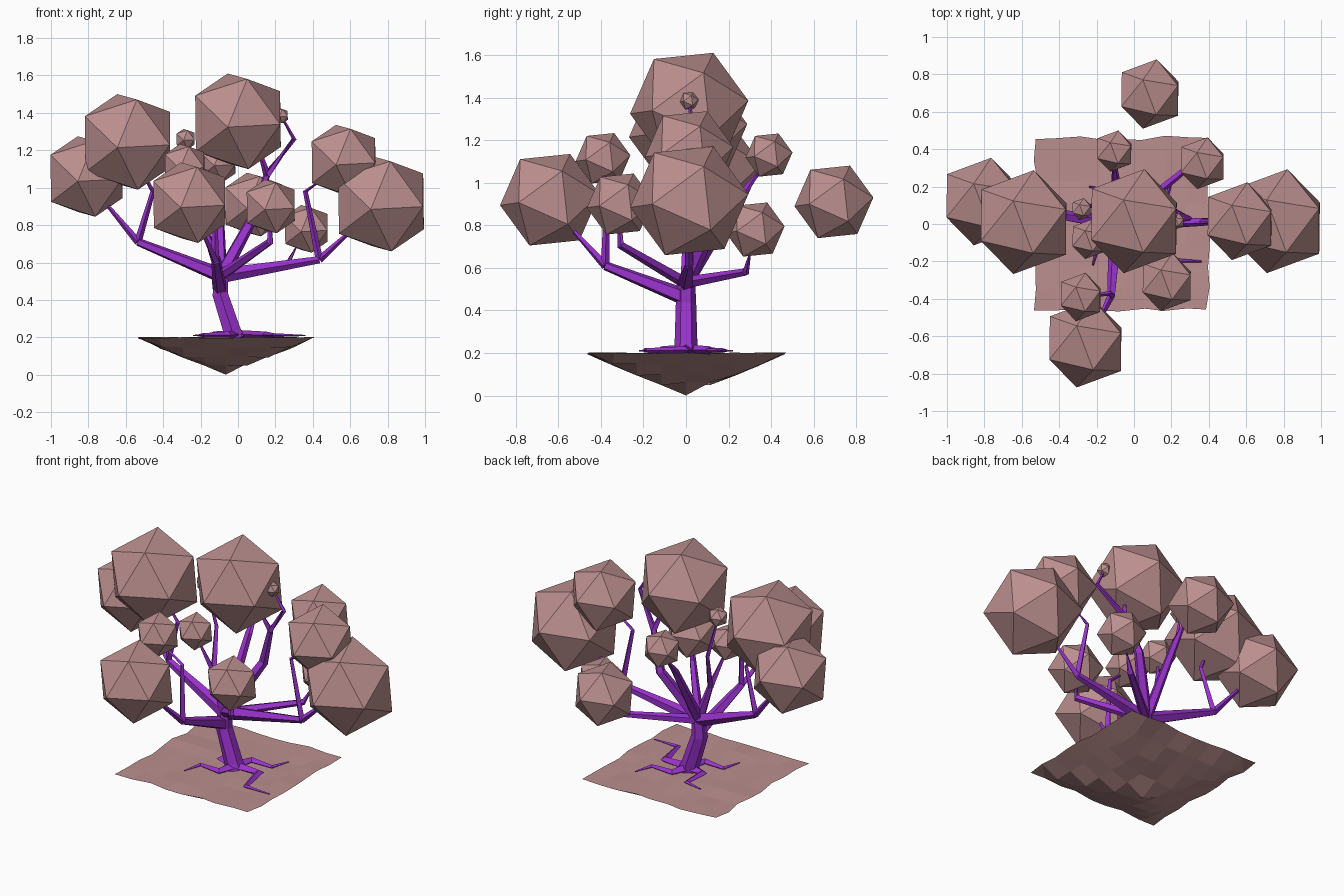
import bpy, bmesh, math, random
from mathutils import Vector, Matrix

random.seed(4)
if "Cube" in bpy.data.objects:
    bpy.data.objects.remove(bpy.data.objects["Cube"], do_unlink=True)


def material(name, rgb):
    m = bpy.data.materials.new(name)
    m.use_nodes = True
    m.diffuse_color = (*rgb, 1)
    m.node_tree.nodes["Principled BSDF"].inputs["Base Color"].default_value = (*rgb, 1)
    return m


PINK = material("dusty_pink", (0.503, 0.275, 0.275))
PURPLE = material("purple_bark", (0.319, 0.032, 0.604))


def finish(bm, name, mat):
    bmesh.ops.recalc_face_normals(bm, faces=bm.faces)
    mesh = bpy.data.meshes.new(name)
    bm.to_mesh(mesh)
    bm.free()
    mesh.materials.append(mat)
    ob = bpy.data.objects.new(name, mesh)
    bpy.context.collection.objects.link(ob)
    return ob


def limb(name, points, r0, r1, sides=5, flat=1.0):
    """Tapered faceted tube through the points."""
    bm = bmesh.new()
    pts = [Vector(p) for p in points]
    last = len(pts) - 1
    rings = []
    for i, p in enumerate(pts):
        d = (pts[min(i + 1, last)] - pts[max(i - 1, 0)]).normalized()
        ref = Vector((0, 0, 1)) if abs(d.z) < 0.8 else Vector((1, 0, 0))
        u = d.cross(ref).normalized()
        v = u.cross(d)
        r = r0 + (r1 - r0) * i / last
        angles = [math.tau * k / sides for k in range(sides)]
        rings.append([bm.verts.new(p + r * (math.cos(a) * u + flat * math.sin(a) * v)) for a in angles])
    for a, b in zip(rings, rings[1:]):
        for k in range(sides):
            n = (k + 1) % sides
            bm.faces.new((a[k], a[n], b[n], b[k]))
    bm.faces.new(rings[0])
    bm.faces.new(rings[-1])
    return finish(bm, name, PURPLE)


# Ground: rippled square top over a stepped, pointed underside
CX, HALF, N = -0.065, 0.46, 8


def depth(r):
    steps = [(0, 0.195), (0.15, 0.16), (0.33, 0.128), (0.65, 0.073), (1, 0)]
    for (a, da), (b, db) in zip(steps, steps[1:]):
        if r <= b:
            return da + (db - da) * (r - a) / (b - a)
    return 0


bm = bmesh.new()
bmesh.ops.create_grid(bm, x_segments=N, y_segments=N, size=HALF)
for v in bm.verts:
    v.co.z = 0.198 + random.uniform(-0.004, 0.004)
    if max(abs(v.co.x), abs(v.co.y)) > HALF - 0.01:
        v.co.x += random.uniform(-0.012, 0.012)
        v.co.y += random.uniform(-0.012, 0.012)
rim = [e for e in bm.edges if e.is_boundary]
low = bmesh.ops.duplicate(bm, geom=bm.verts[:] + bm.edges[:] + bm.faces[:])["geom"]
for v in [g for g in low if isinstance(g, bmesh.types.BMVert)]:
    r = min(1, max(abs(v.co.x), abs(v.co.y)) / HALF)
    if r < 0.95:
        v.co.z -= depth(r) + random.uniform(-0.006, 0.006) * (r > 0.05)
bmesh.ops.remove_doubles(bm, verts=bm.verts, dist=0.0005)
bmesh.ops.translate(bm, verts=bm.verts, vec=(CX, 0, 0))
finish(bm, "ground", PINK)

# Trunk and roots
node = (-0.09, 0, 0.53)
limb("trunk", [(-0.015, 0, 0.19), (-0.03, 0, 0.23), (-0.095, 0, 0.43), (-0.09, 0, 0.56)], 0.06, 0.042, 6)
for i, (x, y) in enumerate([(-0.22, -0.22), (0.2, 0.22), (0.36, -0.2), (-0.24, 0.2)]):
    side = Vector((-y, x, 0)) * 0.18
    base, tip = Vector((-0.02, 0, 0.215)), Vector((x, y, 0.21))
    path = [base, base.lerp(tip, 0.35) + side, base.lerp(tip, 0.65) - side, tip]
    limb(f"root_{i + 1}", path, 0.042, 0.005, 4, 0.6)

# Main branches
left = (-0.535, 0.07, 0.71)
right = (0.435, 0.015, 0.615)
front = (-0.12, -0.38, 0.61)
back = (0.08, 0.14, 0.84)
crown = (0.155, 0.1, 1.07)
inner = (-0.17, 0, 0.76)
limb("left_branch", [node, left], 0.042, 0.022)
limb("right_branch", [node, right], 0.042, 0.02)
limb("front_branch", [(-0.095, 0, 0.46), front], 0.042, 0.022)
limb("back_branch", [node, back, crown], 0.04, 0.018)
limb("inner_branch", [node, inner], 0.032, 0.018)
limb("front_right_branch", [node, (0.17, -0.31, 0.71), (0.175, -0.31, 0.85)], 0.03, 0.01)
limb("back_right_branch", [node, (0.26, 0.28, 0.58), (0.34, 0.32, 0.74)], 0.03, 0.008)
limb("back_left_branch", [node, (-0.1, 0.25, 0.93), (-0.105, 0.37, 1.08)], 0.034, 0.01)

# Twigs that reach the foliage
twigs = [
    [left, (-0.76, 0.11, 0.98)],
    [left, (-0.455, 0.05, 0.98), (-0.53, 0.02, 1.12)],
    [right, (0.66, 0.015, 0.82)],
    [right, (0.36, 0.015, 0.98), (0.5, 0.015, 1.08)],
    [front, (-0.22, -0.58, 0.83)],
    [front, (-0.13, -0.37, 0.96), (-0.26, -0.39, 1.07)],
    [crown, (0.3, 0.03, 1.26), (0.23, 0.015, 1.385)],
    [crown, (0.1, 0.04, 1.24)],
    [inner, (-0.24, -0.07, 0.99)],
    [inner, (-0.22, 0.1, 1.0), (-0.28, 0.08, 1.25)],
]
for i, path in enumerate(twigs):
    limb(f"twig_{i + 1}", path, 0.02, 0.006, 4)

# Foliage: twenty-sided balls sharing one tilt
up = Vector((-0.195, 0.398, 0.896)).normalized()
near = Vector((0.2, 0.975, 0.09))
ax = (near - up * near.dot(up)).normalized()
tilt = Matrix((ax, up.cross(ax), up)).transposed().to_4x4()
balls = [
    (-0.81, 0.12, 1.06, 0.24), (-0.59, 0.01, 1.245, 0.285), (0, 0.015, 1.355, 0.285),
    (-0.26, -0.64, 0.92, 0.24), (0.175, -0.31, 0.9, 0.16), (0.565, 0.015, 1.145, 0.213),
    (0.765, 0.015, 0.915, 0.285), (0.365, 0.325, 0.78, 0.142), (-0.28, 0.08, 1.26, 0.06),
    (-0.285, -0.39, 1.115, 0.132), (-0.105, 0.39, 1.13, 0.113), (0.085, 0.695, 0.91, 0.19),
    (0.23, 0.015, 1.385, 0.045), (-0.24, -0.08, 1.03, 0.11),
]
for i, (x, y, z, r) in enumerate(balls):
    bm = bmesh.new()
    bmesh.ops.create_icosphere(bm, subdivisions=1, radius=r, matrix=Matrix.Translation((x, y, z)) @ tilt)
    finish(bm, f"foliage_{i + 1}", PINK)
